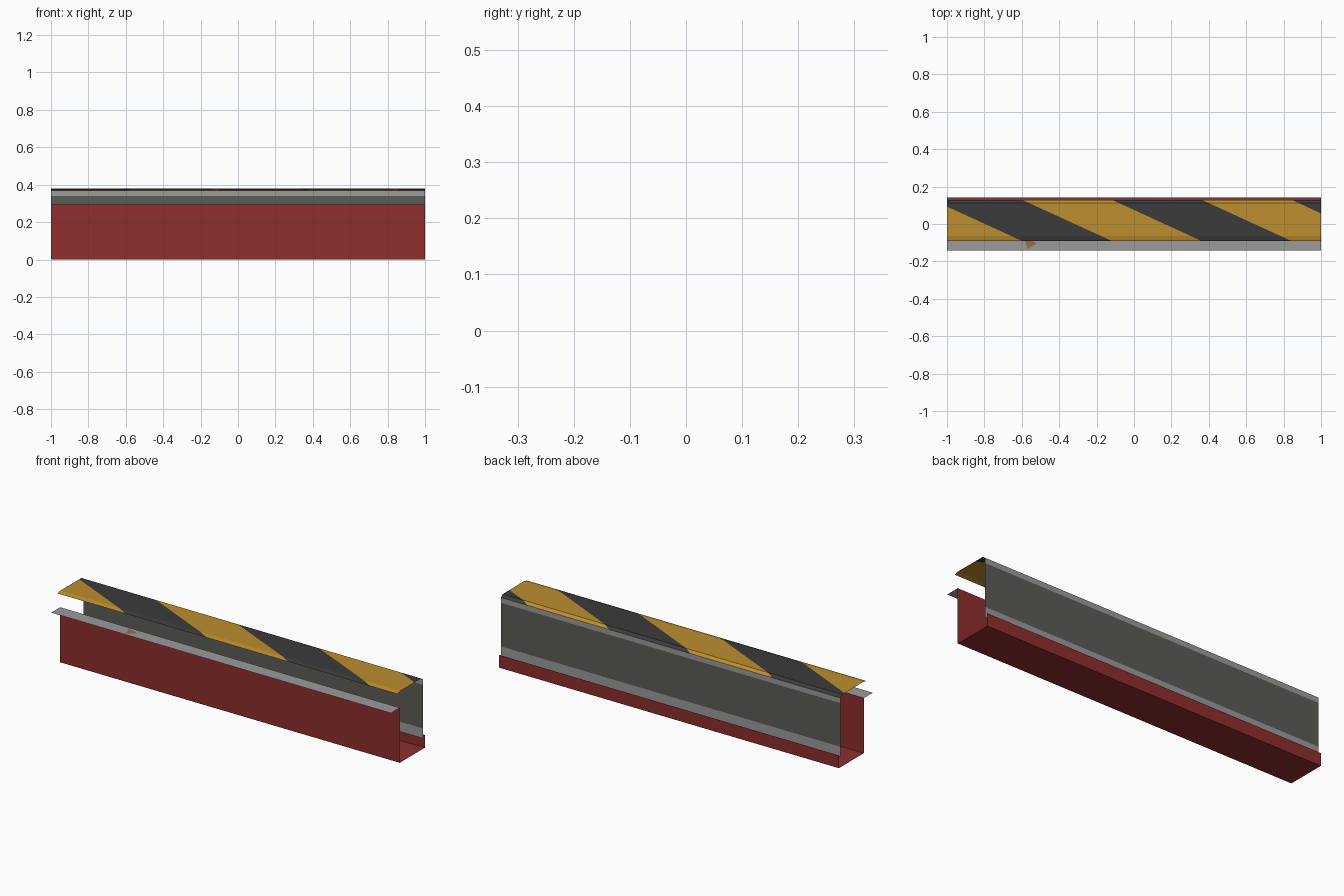
import bpy, bmesh, math
from mathutils import Vector

if "Cube" in bpy.data.objects:
    bpy.data.objects.remove(bpy.data.objects["Cube"])


def hexlin(h):
    c = [int(h[i:i + 2], 16) / 255 for i in (0, 2, 4)]
    return [v / 12.92 if v <= 0.04045 else ((v + 0.055) / 1.055) ** 2.4 for v in c] + [1]


def mat(name, h):
    m = bpy.data.materials.new(name)
    m.diffuse_color = hexlin(h)
    m.use_nodes = True
    m.node_tree.nodes["Principled BSDF"].inputs["Base Color"].default_value = m.diffuse_color
    return m


RED = mat("red paint", "8E2D2E")
GREY = mat("light grey metal", "9C9B9B")
DARK = mat("dark grey metal", "5B5B57")
YELLOW = mat("hazard yellow", "BC8E2E")
BLACK = mat("hazard black", "3B3B3B")
RUST = mat("rust", "A06A3C")


def sheet(name, profile, mats, x0=-1.0, x1=1.0):
    """Thin folded sheet: a (y, z) profile run along x, one material per fold."""
    bm = bmesh.new()
    rows = [(bm.verts.new((x0, y, z)), bm.verts.new((x1, y, z))) for y, z in profile]
    for i, (a, b) in enumerate(zip(rows, rows[1:])):
        f = bm.faces.new((a[0], a[1], b[1], b[0]))
        f.material_index = i if len(mats) > 1 else 0
    me = bpy.data.meshes.new(name)
    bm.to_mesh(me)
    bm.free()
    for m in mats:
        me.materials.append(m)
    ob = bpy.data.objects.new(name, me)
    bpy.context.collection.objects.link(ob)
    return ob


# red channel: front wall, floor and short back lip
sheet("red_channel", [(-0.0675, 0.293), (-0.0675, 0), (0.1425, 0), (0.1425, 0.068)], [RED])

# flange folded outwards from the front wall
sheet("front_flange", [(-0.1425, 0.293), (-0.0675, 0.293)], [GREY])

# small rust patch on the flange
bm = bmesh.new()
bm.faces.new([bm.verts.new((x, y, 0.2945)) for x, y in
              ((-0.57, -0.134), (-0.52, -0.105), (-0.545, -0.09), (-0.59, -0.08), (-0.575, -0.11))])
me = bpy.data.meshes.new("rust_patch")
bm.to_mesh(me)
bm.free()
me.materials.append(RUST)
bpy.context.collection.objects.link(bpy.data.objects.new("rust_patch", me))

# back panel with light borders along top and bottom
sheet("back_panel", [(0.128, 0.055), (0.128, 0.108), (0.128, 0.34), (0.128, 0.368)],
      [GREY, DARK, GREY])

# top cover with bevelled long edges, cut into slanted hazard stripes
top = sheet("top_cover", [(0.128, 0.368), (0.112, 0.38), (-0.065, 0.381), (-0.09, 0.375)], [YELLOW])
top.data.materials.append(BLACK)
SLOPE, STEP, START = -0.48 / 0.22, 0.48, -0.6   # dx per dy, stripe width, a stripe edge at the back
bm = bmesh.new()
bm.from_mesh(top.data)
for k in range(-2, 5):
    bmesh.ops.bisect_plane(bm, geom=bm.verts[:] + bm.edges[:] + bm.faces[:],
                           plane_co=(START + k * STEP, 0.13, 0), plane_no=(1, -SLOPE, 0))
for f in bm.faces:
    c = f.calc_center_median()
    stripe = math.floor((c.x - SLOPE * (c.y - 0.13) - START) / STEP)
    f.material_index = stripe % 2
bm.to_mesh(top.data)
bm.free()
